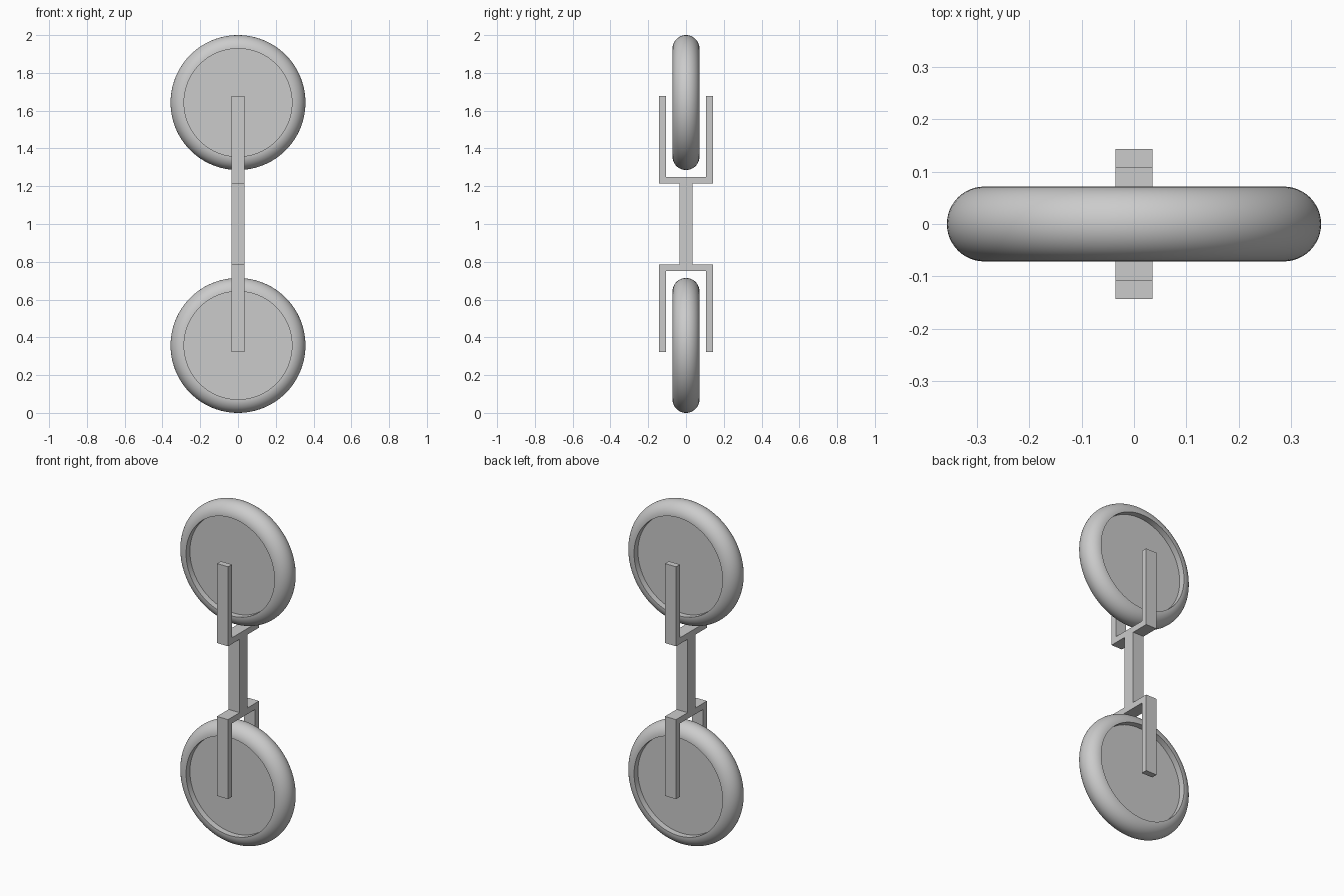
import bpy, bmesh, math
from mathutils import Matrix, Vector

if "Cube" in bpy.data.objects:
    bpy.data.objects.remove(bpy.data.objects["Cube"])

U = 2 / 56                      # base module: the model is 56 modules tall
R_OUT, R_RIM, HALF_W = 10 * U, 8 * U, 2 * U


def finish(name, bm, smooth=False):
    bmesh.ops.recalc_face_normals(bm, faces=bm.faces)
    mesh = bpy.data.meshes.new(name)
    bm.to_mesh(mesh)
    bm.free()
    obj = bpy.data.objects.new(name, mesh)
    bpy.context.collection.objects.link(obj)
    if smooth:
        bpy.ops.object.select_all(action='DESELECT')
        obj.select_set(True)
        bpy.context.view_layer.objects.active = obj
        bpy.ops.object.shade_smooth_by_angle(angle=math.radians(35))
    return obj


def tyre(name, z):
    # D-shaped section (round tread, flat inner wall) spun around the y axis
    bm = bmesh.new()
    n = 24
    section = [bm.verts.new((R_RIM + HALF_W * math.cos(a), HALF_W * math.sin(a), z))
               for a in (-math.pi / 2 + math.pi * i / n for i in range(n + 1))]
    edges = [bm.edges.new((section[i], section[(i + 1) % len(section)]))
             for i in range(len(section))]
    bmesh.ops.spin(bm, geom=section + edges, cent=(0, 0, z), axis=(0, 1, 0),
                   angle=2 * math.pi, steps=96, use_merge=True)
    bmesh.ops.remove_doubles(bm, verts=bm.verts, dist=1e-5)
    return finish(name, bm, smooth=True)


def wheel_disc(name, z):
    # flat disc recessed inside the tyre
    bm = bmesh.new()
    bmesh.ops.create_cone(bm, cap_ends=True, segments=96, radius1=R_RIM, radius2=R_RIM,
                          depth=2 * U,
                          matrix=Matrix.Translation((0, 0, z)) @ Matrix.Rotation(math.pi / 2, 4, 'X'))
    return finish(name, bm, smooth=True)


def fork(name, side):
    # U-shaped outline in (y, z), extruded along x; side = 1 upper, -1 lower
    outline = [(-4, 6), (4, 6), (4, 19), (3, 19), (3, 7), (-3, 7), (-3, 19), (-4, 19)]
    bm = bmesh.new()
    face = bm.faces.new([bm.verts.new((-U, y * U, 1 + side * h * U)) for y, h in outline])
    out = bmesh.ops.extrude_face_region(bm, geom=[face])
    bmesh.ops.translate(bm, vec=Vector((2 * U, 0, 0)),
                        verts=[v for v in out['geom'] if isinstance(v, bmesh.types.BMVert)])
    return finish(name, bm)


# Wheels and forks, mirrored about mid height
for label, side in (("upper", 1), ("lower", -1)):
    centre = 1 + side * 18 * U
    tyre(label + "_tyre", centre)
    wheel_disc(label + "_wheel_disc", centre)
    fork(label + "_fork", side)

# Stem joining the forks
bm = bmesh.new()
bmesh.ops.create_cube(bm, size=1, matrix=Matrix.Translation((0, 0, 1))
                      @ Matrix.Diagonal((2 * U, 2 * U, 12 * U, 1)))
finish("stem", bm)
